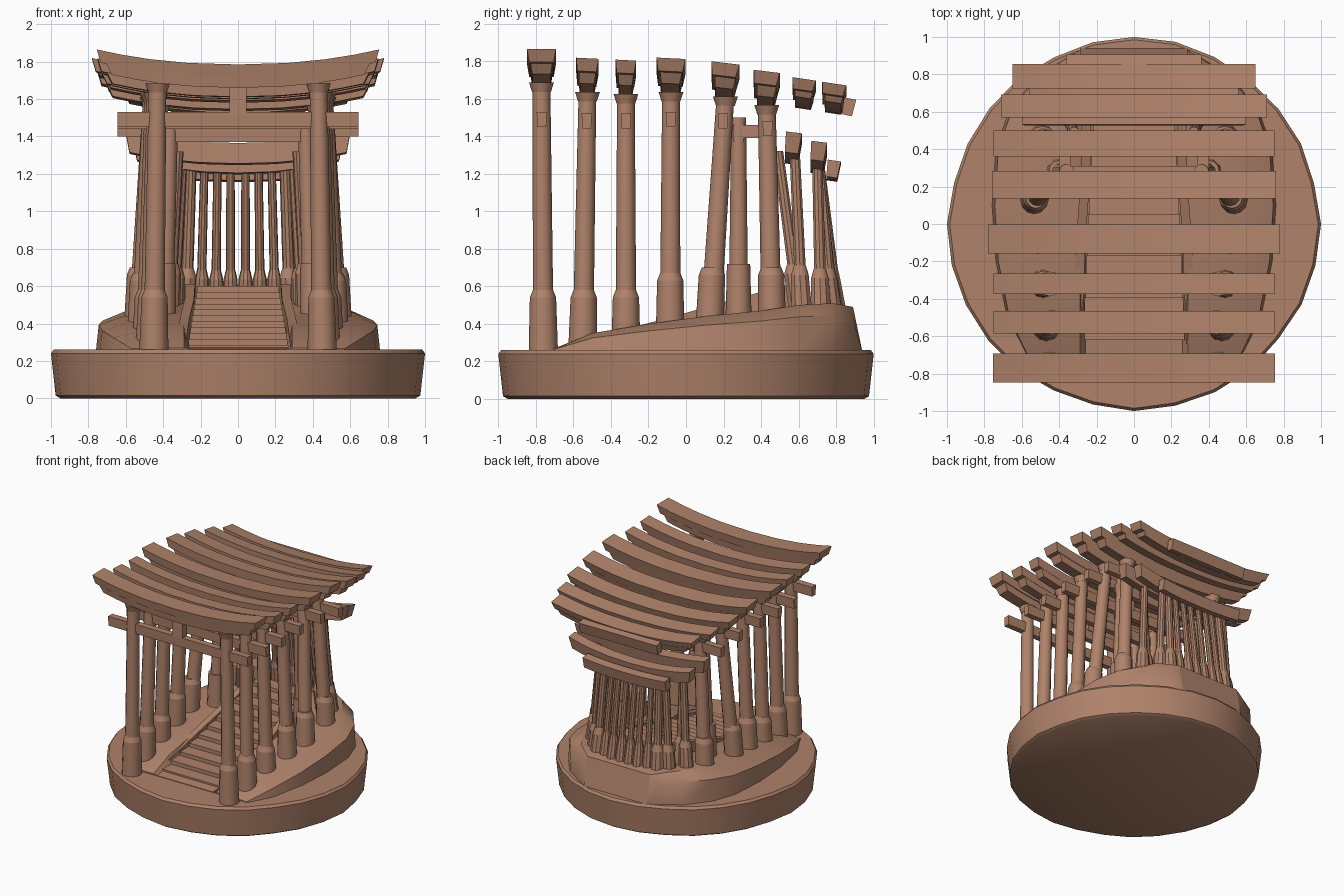
import bpy, bmesh, math, random
from mathutils import Vector, Matrix

if "Cube" in bpy.data.objects:
    bpy.data.objects.remove(bpy.data.objects["Cube"])

random.seed(4)
clay = bpy.data.materials.new("warm clay brown")
clay.diffuse_color = (0.43, 0.225, 0.145, 1)
clay.use_nodes = True
clay.node_tree.nodes["Principled BSDF"].inputs["Base Color"].default_value = clay.diffuse_color


def finish(bm, name, smooth=True):
    bmesh.ops.recalc_face_normals(bm, faces=bm.faces)
    me = bpy.data.meshes.new(name)
    bm.to_mesh(me)
    bm.free()
    me.materials.append(clay)
    ob = bpy.data.objects.new(name, me)
    bpy.context.collection.objects.link(ob)
    if smooth:
        bpy.ops.object.select_all(action='DESELECT')
        ob.select_set(True)
        bpy.context.view_layer.objects.active = ob
        bpy.ops.object.shade_smooth_by_angle(angle=math.radians(35))
    return ob


def loft(bm, rings):
    """Skin a list of closed rings and cap both ends."""
    rows = [[bm.verts.new(p) for p in r] for r in rings]
    n = len(rows[0])
    for a, b in zip(rows, rows[1:]):
        for i in range(n):
            bm.faces.new((a[i], a[(i + 1) % n], b[(i + 1) % n], b[i]))
    bm.faces.new(rows[0])
    bm.faces.new(rows[-1])


def rod(bm, a, b, r1, r2, n=12):
    """Round post whose rings stay level while the axis leans."""
    rings = []
    for p, r in ((a, r1), (b, r2)):
        rings.append([(p[0] + r * math.cos(2 * math.pi * i / n),
                       p[1] + r * math.sin(2 * math.pi * i / n), p[2]) for i in range(n)])
    loft(bm, rings)


def beam(bm, w, y, top, depth, thick, rise=0.0, tilt=0.0, slant=0.0):
    """Beam along x; its ends sweep up by rise and are cut on a slant."""
    rings = []
    rot = Matrix.Rotation(tilt, 3, 'X')
    for t in (-1, -0.82, -0.62, -0.35, 0, 0.35, 0.62, 0.82, 1):
        z = top + rise * abs(t) ** 2.2
        ring = []
        for dy, dz, s in ((-.5, 0, 1), (.5, 0, 1), (.42, -1, 0), (-.42, -1, 0)):
            off = rot @ Vector((0, dy * depth, dz * thick))
            ring.append((t * (w - slant * (1 - s)), y + off.y, z + off.z))
        rings.append(ring)
    loft(bm, rings)


def box(bm, x0, x1, y0, y1, z0, z1):
    loft(bm, [[(x0, y0, z), (x1, y0, z), (x1, y1, z), (x0, y1, z)] for z in (z0, z1)])


# round base slab
bm = bmesh.new()
N = 28
wob = [random.uniform(0.985, 1.0) for _ in range(N)]
wob[0] = wob[N // 4] = wob[N // 2] = wob[3 * N // 4] = 1
loft(bm, [[(r * k * math.cos(2 * math.pi * i / N), r * k * math.sin(2 * math.pi * i / N), z)
           for i, k in enumerate(wob)]
          for r, z in ((0.95, 0), (0.975, 0.015), (1.0, 0.24), (0.985, 0.26))])
finish(bm, "base_slab")

# rising mound with a channel for the stairs: y, half width, height, channel floor
bm = bmesh.new()
rows = [(-.70, .58, .27, .265), (-.5, .68, .35, .28), (-.2, .74, .40, .34), (.1, .76, .44, .40),
        (.4, .74, .47, .45), (.6, .67, .50, .50), (.78, .53, .51, .51), (.89, .36, .49, .49),
        (.94, .27, .25, .25)]
rings = []
for y, f, h, c in rows:
    half = [(f, .25), (f * .98, .25 + (h - .25) * .75), (f * .8, h), (.29, h), (.26, c)]
    rings.append([(x, y, z) for x, z in half] + [(-x, y, z) for x, z in reversed(half)])
loft(bm, rings)
finish(bm, "mound")

# stairs
bm = bmesh.new()
STEPS = 11
for i in range(STEPS):
    t = i / (STEPS - 1)
    w = .27 - .05 * t
    y = -.62 + 1.12 * t
    box(bm, -w, w, y, y + .115, .255, .285 + .315 * t)
finish(bm, "stairs", False)

# sloping kerbs beside the stairs
bm = bmesh.new()
for s in (-1, 1):
    rings = []
    for y, x, z in ((-.64, .28, .29), (-.1, .26, .43), (.25, .235, .53), (.55, .23, .61)):
        rings.append([(s * x, y, .25), (s * (x + .05), y, .25), (s * (x + .05), y, z), (s * x, y, z)])
    loft(bm, rings)
finish(bm, "stair_kerbs", False)

# gates: lintel y, foot y, post top x, foot x, collar top, half width, depth, crown z, tie z, tilt
gates = [(-.77, -.76, .43, .45, .58, .755, .155, 1.785, 1.53, 0),
         (-.525, -.55, .44, .47, .58, .75, .12, 1.735, 1.52, -.05),
         (-.32, -.32, .45, .49, .58, .75, .11, 1.725, 1.52, -.05),
         (-.08, -.085, .46, .52, .67, .78, .155, 1.735, 1.53, -.05),
         (.21, .12, .46, .54, .70, .76, .15, 1.71, 1.52, -.12),
         (.43, .46, .43, .50, .70, .75, .14, 1.665, 1.48, -.12)]
for k, (y, fy, xt, xb, ct, w, d, top, tie, tilt) in enumerate(gates, 1):
    bm = bmesh.new()
    beam(bm, w, y, top, d, .07, .08, tilt, .02)
    beam(bm, w - .05, y, top - .065, d * .75, .06, .07, tilt, .03)
    finish(bm, f"gate_{k}_lintel")
    bm = bmesh.new()
    ty = y + (fy - y) * .15
    beam(bm, .645, ty, tie, .055, .08)
    box(bm, -.045, .045, y - .03, y + .03, tie - .01, top - .1)
    finish(bm, f"gate_{k}_tie_beam", False)
    bm = bmesh.new()
    for s in (-1, 1):
        cx = xb + (xt - xb) * .2
        cy = fy + (y - fy) * .2
        rod(bm, (s * xb, fy, .25), (s * xt, y, top - .1), .056, .047)
        rod(bm, (s * xb, fy, .25), (s * cx, cy, ct - .04), .078, .07)
        rod(bm, (s * cx, cy, ct - .04), (s * cx, cy, ct), .07, .054)
        rod(bm, (s * xt, y, top - .15), (s * xt, y, top - .1), .05, .066)
    finish(bm, f"gate_{k}_posts")

# two rear upper lintels and the ledge behind them
for k, (y, w, d, top) in enumerate(((.63, .71, .125, 1.645), (.79, .65, .13, 1.62)), 7):
    bm = bmesh.new()
    beam(bm, w, y, top, d, .06, .06, -.15, .02)
    beam(bm, w - .05, y, top - .055, d * .8, .045, .06, -.15, .02)
    finish(bm, f"gate_{k}_lintel")
bm = bmesh.new()
beam(bm, .36, .875, 1.60, .065, .09, 0, -.2)
finish(bm, "rear_ledge", False)

# lower rear lintels
bm = bmesh.new()
beam(bm, .60, .575, 1.36, .085, .11, .06, -.12, .02)
beam(bm, .56, .71, 1.30, .085, .10, .07, -.12, .02)
beam(bm, .38, .79, 1.25, .07, .09, .02, -.15)
finish(bm, "rear_low_lintels")

# inner frame beside the stairs
bm = bmesh.new()
for s in (-1, 1):
    rod(bm, (s * .40, .28, .4), (s * .36, .28, 1.50), .052, .04)
    rod(bm, (s * .40, .28, .4), (s * .395, .28, .72), .07, .062)
    x0, x1 = sorted((s * .34, s * .40))
    box(bm, x0, x1, .25, .47, 1.39, 1.46)
finish(bm, "inner_frame_posts")
bm = bmesh.new()
beam(bm, .40, .28, 1.45, .06, .08)
finish(bm, "inner_frame_beam", False)

# rear fan of thin leaning posts: foot x, foot y, top x, top y, top z
fan = [(.44, .62, .38, .58, 1.30), (.37, .61, .32, .49, 1.32), (.35, .72, .30, .70, 1.25),
       (.28, .78, .25, .71, 1.25), (.20, .80, .18, .71, 1.23), (.12, .82, .11, .72, 1.22),
       (.04, .82, .04, .72, 1.22)]
bm = bmesh.new()
for bx, by, tx, ty, tz in fan:
    for s in (-1, 1):
        foot, head = Vector((s * bx, by, .42)), Vector((s * tx, ty, tz))
        mid = foot.lerp(head, .33)
        r = .034 if bx > .25 else .026
        rod(bm, foot, head, r, r * .85, 10)
        rod(bm, foot, mid - Vector((0, 0, .05)), r * 1.75, r * 1.45, 10)
        rod(bm, mid - Vector((0, 0, .05)), mid, r * 1.45, r, 10)
finish(bm, "rear_post_fan")
